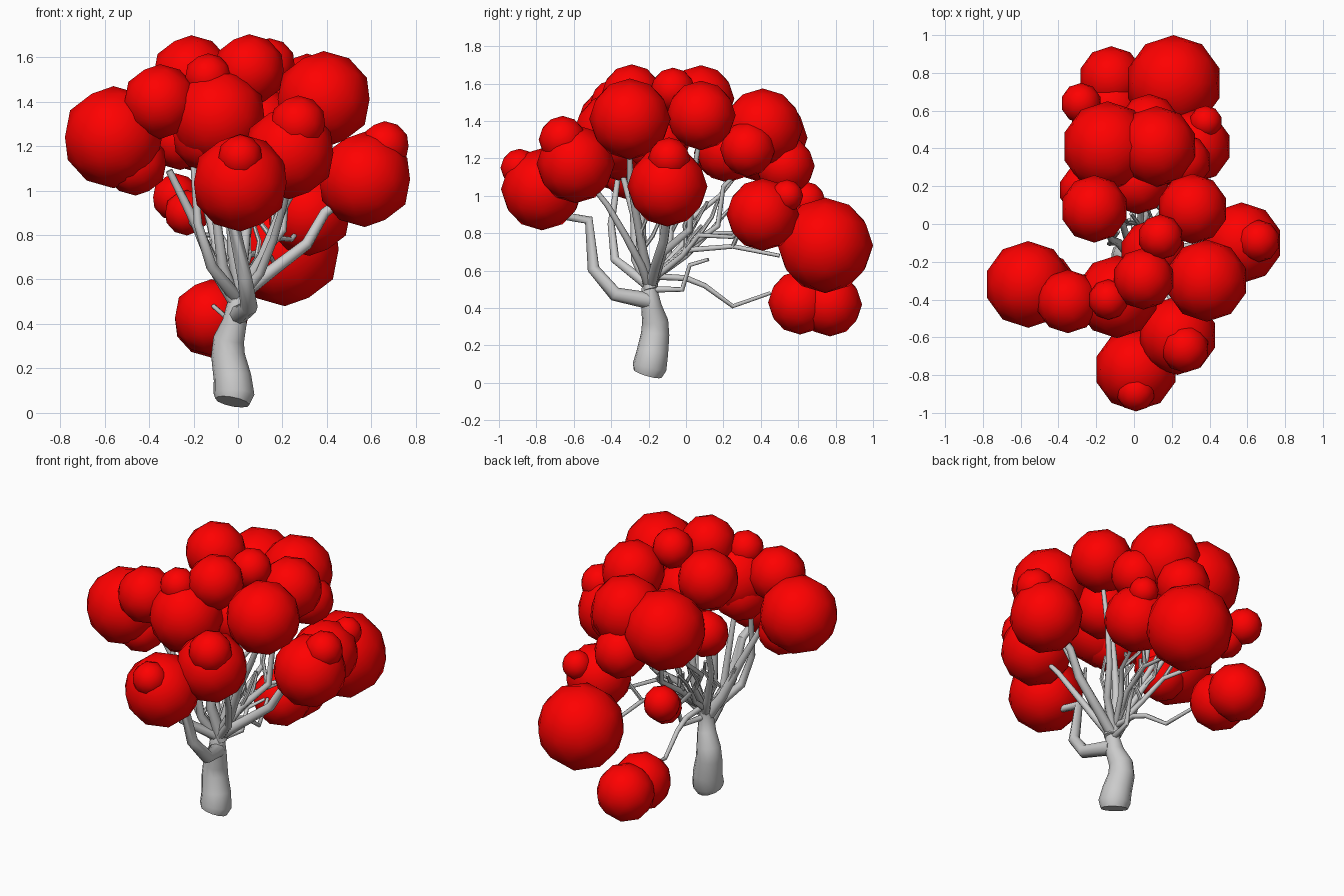
import bpy
import random
from mathutils import Vector

random.seed(4)
red = bpy.data.materials.new("leaf_red")
red.diffuse_color = (1.0, 0.0, 0.0, 1)


def leaf(name, x, y, z, r):
    """Low-poly leaf ball with smooth shading."""
    bpy.ops.mesh.primitive_ico_sphere_add(subdivisions=2, radius=r * 1.02, location=(x, y, z))
    o = bpy.context.object
    o.name = name
    o.data.materials.append(red)
    bpy.ops.object.shade_smooth()


def limb(name, pts, sides=2):
    """Tapered tube through (x, y, z, radius) points."""
    cu = bpy.data.curves.new(name, 'CURVE')
    cu.dimensions = '3D'
    cu.bevel_depth = 1.0
    cu.bevel_resolution = sides
    cu.use_fill_caps = True
    sp = cu.splines.new('POLY')
    sp.points.add(len(pts) - 1)
    for p, (x, y, z, r) in zip(sp.points, pts):
        p.co = (x, y, z, 1)
        p.radius = r
    o = bpy.data.objects.new(name, cu)
    bpy.context.collection.objects.link(o)
    bpy.ops.object.select_all(action='DESELECT')
    o.select_set(True)
    bpy.context.view_layer.objects.active = o
    bpy.ops.object.convert(target='MESH')
    bpy.ops.object.shade_smooth_by_angle(angle=0.9)


def branch(name, r0, r1, *pts, twigs=0):
    """Tapered branch, with optional small kinked side twigs rising from its middle."""
    n = len(pts) - 1
    limb(name, [(*p, r0 + (r1 - r0) * i / n) for i, p in enumerate(pts)])
    for k in range(twigs):
        a = Vector(pts[1 + k % 2])
        b = a + Vector((random.uniform(-.08, .08), random.uniform(-.02, .12), random.uniform(.08, .14)))
        c = b + Vector((random.uniform(-.06, .06), random.uniform(-.01, .08), random.uniform(.07, .13)))
        limb(f"{name}_twig_{k + 1}", [(*a, .012), (*b, .011), (*c, .009)], 1)


# trunk, leaning and swelling towards the foot
limb("trunk", [(-.025, -.205, .05, .078), (-.018, -.195, .085, .092), (-.025, -.18, .16, .085),
               (-.045, -.165, .26, .076), (-.042, -.165, .33, .07), (-.015, -.185, .41, .055),
               (-.005, -.195, .5, .043), (-.01, -.18, .56, .033)], 4)

# front branch with its two ends
branch("front_branch", .045, .02, (0, -.2, .44), (.05, -.38, .475), (.03, -.495, .61),
       (-.025, -.52, .87), (0, -.64, .89))
branch("front_right_branch", .025, .013, (.01, -.2, .52), (.1, -.24, .63), (.16, -.32, .78),
       (.21, -.42, .95), (.23, -.5, 1.05))

# left branches
branch("left_branch", .035, .016, (-.01, -.2, .5), (-.1, -.22, .64), (-.19, -.26, .85),
       (-.31, -.3, 1.09), twigs=1)
branch("left_upper_branch", .03, .014, (-.01, -.2, .52), (-.12, -.38, .66), (-.18, -.4, .85),
       (-.2, -.36, 1.12))
branch("left_inner_branch", .03, .014, (-.02, -.2, .52), (-.07, -.27, .66), (-.1, -.28, .9),
       (-.1, -.35, 1.15), twigs=1)

# crown branches
branch("crown_front_branch", .035, .018, (.02, -.19, .5), (-.02, -.24, .72), (-.03, -.24, .95),
       (.04, -.18, 1.2))
branch("crown_middle_branch", .03, .012, (0, -.18, .53), (.03, -.12, .75), (.05, -.12, 1.0),
       (.1, -.1, 1.25))
branch("crown_left_branch", .026, .012, (-.01, -.18, .53), (-.08, -.1, .66), (-.12, -.08, .85),
       (-.18, .04, 1.05), (-.21, .08, 1.4), twigs=1)
branch("crown_right_branch", .026, .012, (0, -.18, .53), (.1, -.12, .7), (.2, .02, .82),
       (.22, .03, 1.05), (.31, .08, 1.35), twigs=1)

# right branches
branch("right_branch", .032, .02, (0, -.19, .52), (.14, -.16, .63), (.31, -.12, .76),
       (.39, -.1, .9), (.5, -.1, .98))
branch("right_upper_branch", .03, .014, (0, -.19, .52), (.11, -.23, .7), (.2, -.27, .92),
       (.3, -.3, 1.1), (.36, -.3, 1.25), twigs=1)

# back branches
branch("back_low_branch", .018, .01, (0, -.18, .57), (.0, 0, .56), (-.01, .1, .52),
       (-.03, .25, .41), (-.11, .45, .48))
branch("back_branch", .018, .01, (0, -.17, .56), (.05, 0, .71), (.13, .25, .73),
       (.16, .5, .68), twigs=2)
branch("back_right_branch", .018, .009, (0, -.17, .56), (.08, -.02, .68), (.15, .07, .79),
       (.24, .25, .78), (.3, .33, .86), twigs=2)
branch("back_left_branch", .018, .009, (-.01, -.17, .56), (-.06, 0, .68), (-.12, .12, .8),
       (-.17, .35, .8), (-.23, .5, .88), twigs=2)
branch("back_crown_branch", .02, .01, (0, -.17, .56), (.03, 0, .72), (.05, .17, .84),
       (.04, .2, 1.05), (.1, .35, 1.2), twigs=1)
branch("back_crown_left_branch", .02, .01, (-.01, -.17, .56), (-.06, 0, .76), (-.13, .03, .88),
       (-.14, .18, 1.0), (-.14, .3, 1.15), twigs=1)
branch("low_twig", .018, .009, (0, -.19, .5), (.04, -.02, .5), (.05, .02, .63), (.1, .12, .66))

# leaf balls, grouped by region
leaves = {
    "front_leaf": [(.01, -.77, 1.035, .215), (.01, -.89, 1.15, .1),
                   (.23, -.59, 1.17, .205), (.27, -.66, 1.3, .125)],
    "left_leaf": [(-.56, -.32, 1.24, .225), (-.35, -.41, 1.4, .165), (-.46, -.3, 1.12, .14),
                  (-.09, -.385, 1.33, .215), (-.135, -.4, 1.51, .105), (-.13, -.36, 1.25, .165)],
    "top_leaf": [(.05, -.29, 1.54, .16), (.14, -.07, 1.565, .118), (-.21, .08, 1.52, .175),
                 (-.26, .18, 1.23, .135), (.02, .22, 1.24, .165), (.1, -.15, 1.29, .17)],
    "right_leaf": [(.385, -.3, 1.41, .213), (.31, .08, 1.43, .182), (.57, -.1, 1.05, .21),
                   (.66, -.09, 1.2, .11)],
    "back_leaf": [(-.14, .41, 1.31, .235), (.12, .41, 1.36, .21), (.08, .53, 1.16, .155),
                  (.26, .33, 1.25, .145), (.32, .41, .9, .19), (.38, .54, 1.0, .085),
                  (.21, .745, .735, .25), (-.12, .77, .42, .168), (-.12, .61, .43, .168),
                  (-.28, .64, .97, .105), (-.23, .54, .9, .1)],
}
for group, balls in leaves.items():
    for i, b in enumerate(balls, 1):
        leaf(f"{group}_{i}", *b)
